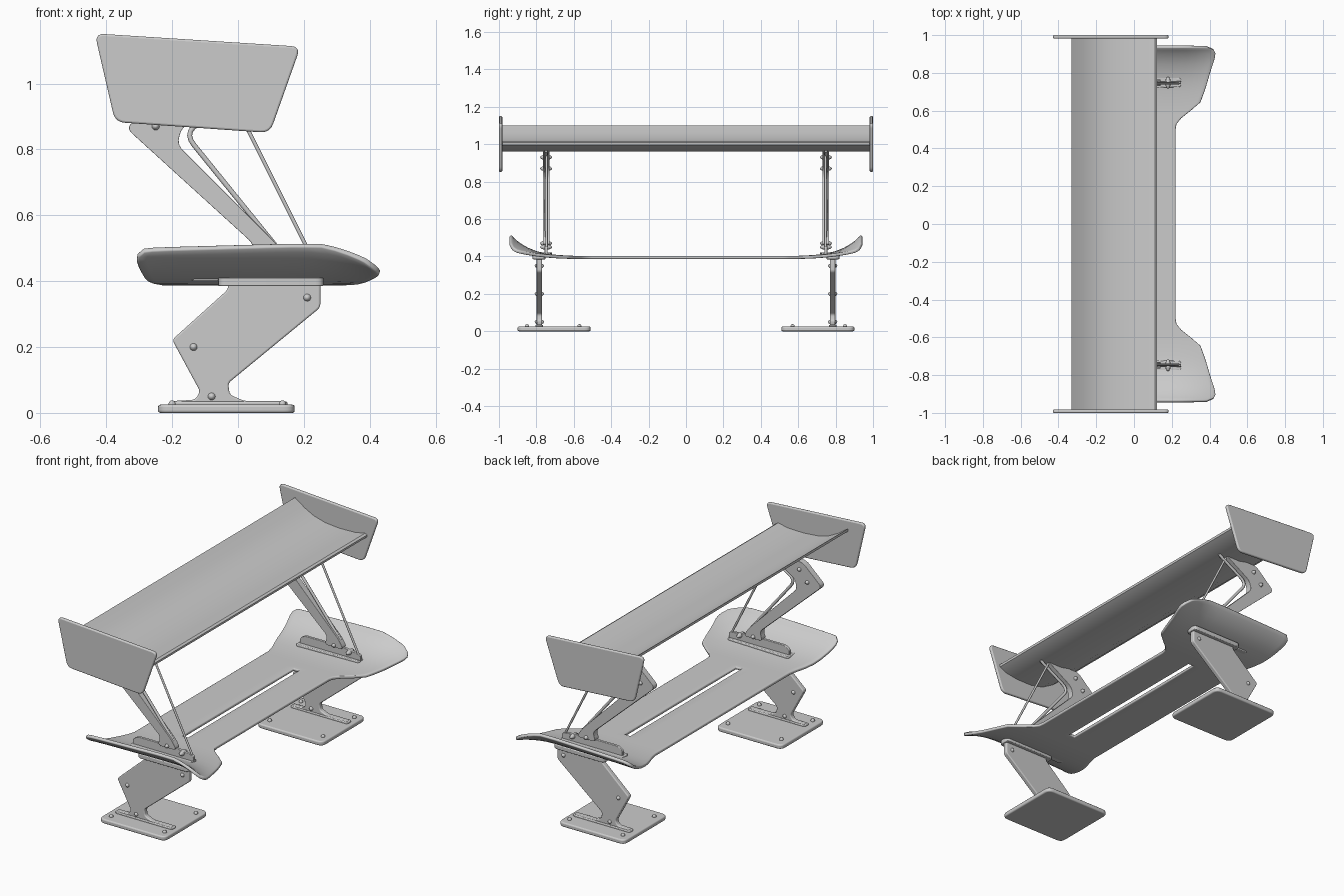
import bpy, bmesh, math
from mathutils import Vector

if "Cube" in bpy.data.objects:
    bpy.data.objects.remove(bpy.data.objects["Cube"])


def finish(name, bm, bevel=0.0, angle=35):
    bmesh.ops.recalc_face_normals(bm, faces=bm.faces)
    me = bpy.data.meshes.new(name)
    bm.to_mesh(me)
    bm.free()
    ob = bpy.data.objects.new(name, me)
    bpy.context.collection.objects.link(ob)
    if bevel:
        m = ob.modifiers.new("bevel", 'BEVEL')
        m.width, m.segments, m.limit_method = bevel, 3, 'ANGLE'
        m.angle_limit = math.radians(40)
    bpy.ops.object.select_all(action='DESELECT')
    bpy.context.view_layer.objects.active = ob
    ob.select_set(True)
    bpy.ops.object.shade_smooth_by_angle(angle=math.radians(angle))
    return ob


def rounded(pts, r, n=5):
    # round every corner of a 2D outline
    out = []
    for i, p in enumerate(pts):
        p = Vector(p)
        a, b = Vector(pts[i - 1]) - p, Vector(pts[(i + 1) % len(pts)]) - p
        k = min(r, a.length * 0.45, b.length * 0.45)
        a, b = p + a.normalized() * k, p + b.normalized() * k
        for j in range(n + 1):
            t = j / n
            out.append(a * (1 - t) ** 2 + p * (2 * t * (1 - t)) + b * t * t)
    return out


def prism(name, pts, lo, hi, bevel=0.0, axis='y'):
    # extrude an outline: (x, z) along y, or (x, y) along z
    bm = bmesh.new()
    put = (lambda p, d: (p[0], d, p[1])) if axis == 'y' else (lambda p, d: (p[0], p[1], d))
    a = [bm.verts.new(put(p, lo)) for p in pts]
    b = [bm.verts.new(put(p, hi)) for p in pts]
    bm.faces.new(a)
    bm.faces.new(b)
    for i in range(len(pts)):
        j = (i + 1) % len(pts)
        bm.faces.new((a[i], a[j], b[j], b[i]))
    return finish(name, bm, bevel)


def rod(name, pts, r):
    cu = bpy.data.curves.new(name, 'CURVE')
    cu.dimensions, cu.bevel_depth, cu.bevel_resolution, cu.use_fill_caps = '3D', r, 3, True
    sp = cu.splines.new('POLY')
    sp.points.add(len(pts) - 1)
    for q, p in zip(sp.points, pts):
        q.co = (*p, 1)
    ob = bpy.data.objects.new(name, cu)
    bpy.context.collection.objects.link(ob)


def bolt(name, loc, r, h, axis='y'):
    # domed bolt head on both sides of a panel
    bm = bmesh.new()
    bmesh.ops.create_uvsphere(bm, u_segments=16, v_segments=8, radius=r)
    for v in bm.verts:
        v.co.z *= h / r
        if axis == 'y':
            v.co = Vector((v.co.x, v.co.z, v.co.y))
        v.co += Vector(loc)
    finish(name, bm)


def lerp(x, xs, ys):
    if x <= xs[0]:
        return ys[0]
    for i in range(1, len(xs)):
        if x <= xs[i]:
            t = (x - xs[i - 1]) / (xs[i] - xs[i - 1])
            return ys[i - 1] + t * (ys[i] - ys[i - 1])
    return ys[-1]


# Upper wing: thin cambered blade with a raised trailing edge
top = [(-0.33, 1.10), (-0.27, 1.058), (-0.21, 1.027), (-0.14, 1.008), (-0.05, 1.0), (0.05, 1.003), (0.11, 1.015)]
low = [(0.122, 1.008), (0.12, 0.995), (0.08, 0.975), (0.0, 0.962), (-0.1, 0.962), (-0.18, 0.98),
       (-0.25, 1.02), (-0.33, 1.085)]
prism("upper_wing", top + low, -0.985, 0.985)

# Lower wing: flat slotted centre, flared and curled-up tips
Y = [0, 0.25, 0.5, 0.53, 0.56, 0.6, 0.645, 0.7, 0.75, 0.8, 0.85, 0.88, 0.905, 0.925, 0.94]
XF = [0.22, 0.22, 0.22, 0.225, 0.25, 0.30, 0.352, 0.372, 0.388, 0.402, 0.418, 0.427, 0.43, 0.42, 0.385]
XB = [-0.23, -0.23, -0.23, -0.23, -0.23, -0.23, -0.24, -0.26, -0.275, -0.285, -0.295, -0.302, -0.307, -0.305, -0.285]
CURL = [0, 0, 0, 0, 0, 0, 0.002, 0.006, 0.013, 0.025, 0.045, 0.062, 0.08, 0.098, 0.115]
T = [0, 0.04, 0.12, 0.2, 0.3, 0.4, 0.51, 0.59, 0.66, 0.73, 0.8, 0.86, 0.92, 0.97, 1]
bm = bmesh.new()
rows = []
for y in [-v for v in Y[:0:-1]] + Y:
    xf, xb, c = (lerp(abs(y), Y, a) for a in (XF, XB, CURL))
    row = []
    for t in T:
        x = xb + t * (xf - xb)
        g = lerp(x, [-0.31, -0.25, 0.15, 0.25, 0.31, 0.37, 0.43], [0.84, 0.9, 1.0, 1.0, 0.88, 0.67, 0.4])
        row.append(bm.verts.new((x, y, 0.395 + c * g)))
    rows.append(row)
for r0, r1 in zip(rows, rows[1:]):
    for i in range(len(T) - 1):
        slot = abs(r0[i].co.y + r1[i].co.y) / 2 < 0.5 and T[i] == 0.51
        if not slot:
            bm.faces.new((r0[i], r0[i + 1], r1[i + 1], r1[i]))
wing = finish("lower_wing", bm)
so = wing.modifiers.new("solidify", 'SOLIDIFY')
so.thickness, so.offset = 0.017, 0
be = wing.modifiers.new("bevel", 'BEVEL')
be.width, be.segments, be.angle_limit = 0.005, 2, math.radians(50)

plate = [(-0.435, 1.152), (0.19, 1.112), (0.097, 0.85), (-0.373, 0.883)]
post = [(-0.34, 0.865), (-0.22, 0.975), (0.0, 0.972), (-0.17, 0.868), (-0.185, 0.815), (0.12, 0.51),
        (0.15, 0.46), (0.03, 0.46), (0.05, 0.51)]
leg = [(-0.03, 0.402), (-0.03, 0.375), (-0.2, 0.222), (-0.115, 0.065), (-0.13, 0.04), (-0.2, 0.036), (-0.2, 0.02),
       (0.14, 0.02), (0.14, 0.036), (0.02, 0.036), (-0.025, 0.055), (-0.03, 0.09), (0.25, 0.32), (0.25, 0.402)]

for s, side in ((-1, "left"), (1, "right")):
    # End plate
    prism("end_plate_" + side, rounded(plate, 0.03), s * 0.982, s * 1.0, 0.006)

    # Upper strut, its thin brace, stay rod and mounting rail
    prism("upper_strut_" + side, rounded(post, 0.025), s * 0.73, s * 0.765, 0.012)
    brace = rounded([(0.03, 0.965), (-0.165, 0.852), (0.12, 0.5), (0.11, 0.49)], 0.05)[6:12]
    rod("strut_brace_" + side, [(x, s * 0.748, z) for x, z in
        [(0.03, 0.965)] + [tuple(p) for p in brace] + [(0.12, 0.5)]], 0.008)
    rod("stay_rod_" + side, [(-0.025, s * 0.745, 0.97), (0.235, s * 0.745, 0.45)], 0.006)
    rail = [(-0.13, 0.40), (0.25, 0.40), (0.25, 0.452), (0.14, 0.468), (-0.1, 0.468), (-0.13, 0.45)]
    prism("strut_rail_" + side, rounded(rail, 0.012), s * 0.74, s * 0.756, 0.003)
    base = [(-0.14, s * 0.715), (0.25, s * 0.725), (0.25, s * 0.775), (-0.14, s * 0.785)]
    prism("rail_base_" + side, rounded(base, 0.015), 0.40, 0.422, 0.004, 'z')
    for i, (x, z) in enumerate([(-0.2, 0.93), (-0.25, 0.87), (0.09, 0.47), (0.18, 0.45)]):
        bolt(f"strut_bolt_{side}_{i}", (x, s * 0.748, z), 0.014, 0.032)

    # Lower leg with bolts, on a foot plate
    prism("lower_leg_" + side, rounded(leg, 0.012), s * 0.77, s * 0.798, 0.008)
    for i, (x, z) in enumerate([(0.21, 0.35), (-0.135, 0.2), (-0.08, 0.05)]):
        bolt(f"leg_bolt_{side}_{i}", (x, s * 0.784, z), 0.014, 0.025)
    cap = [(-0.06, s * 0.75), (0.26, s * 0.75), (0.26, s * 0.82), (-0.06, s * 0.82)]
    prism("leg_cap_" + side, rounded(cap, 0.025), 0.385, 0.41, 0.004, 'z')
    foot = [(-0.243, s * 0.51), (0.172, s * 0.51), (0.172, s * 0.9), (-0.243, s * 0.9)]
    prism("foot_plate_" + side, rounded(foot, 0.035), 0.0, 0.025, 0.007, 'z')
    flange = [(-0.21, s * 0.765), (0.15, s * 0.765), (0.15, s * 0.805), (-0.21, s * 0.805)]
    prism("foot_flange_" + side, rounded(flange, 0.015), 0.02, 0.034, 0.004, 'z')
    for i, (x, y) in enumerate([(-0.2, 0.57), (0.135, 0.57), (-0.2, 0.85), (0.135, 0.85)]):
        bolt(f"foot_bolt_{side}_{i}", (x, s * y, 0.026), 0.011, 0.012, 'z')
